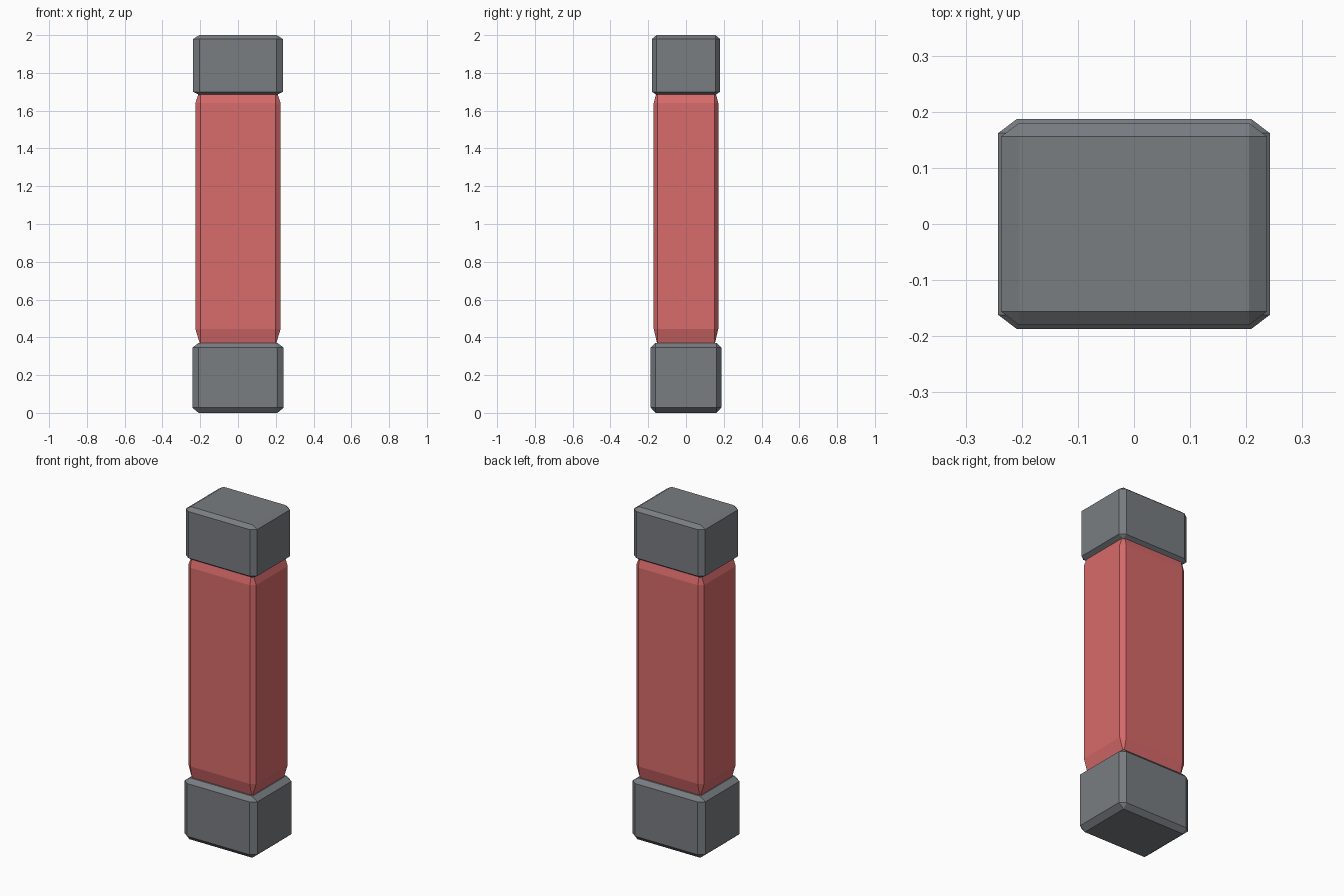
import bpy
import bmesh

default = bpy.data.objects.get("Cube")
if default:
    bpy.data.objects.remove(default, do_unlink=True)


def make_material(name, colour):
    mat = bpy.data.materials.new(name)
    mat.use_nodes = True
    mat.diffuse_color = colour
    mat.node_tree.nodes["Principled BSDF"].inputs["Base Color"].default_value = colour
    return mat


def octagon(bm, hx, hy, ix, iy, z):
    """Rectangle ring with cut corners, counter-clockwise."""
    points = [(hx, -iy), (hx, iy), (ix, hy), (-ix, hy),
              (-hx, iy), (-hx, -iy), (-ix, -hy), (ix, -hy)]
    return [bm.verts.new((x, y, z)) for x, y in points]


def bevelled_block(name, mat, half, inner, z_levels):
    """Box with flat bevels: half = outer half sizes, inner = flat face half sizes,
    z_levels = bottom, start and end of the upright sides, top."""
    (hx, hy), (ix, iy) = half, inner
    z0, z1, z2, z3 = z_levels
    bm = bmesh.new()
    rings = [octagon(bm, ix, iy, ix, iy, z0),
             octagon(bm, hx, hy, ix, iy, z1),
             octagon(bm, hx, hy, ix, iy, z2),
             octagon(bm, ix, iy, ix, iy, z3)]
    for low, high in zip(rings, rings[1:]):
        for i in range(8):
            j = (i + 1) % 8
            bm.faces.new((low[i], low[j], high[j], high[i]))
    bm.faces.new(rings[0][::-1])
    bm.faces.new(rings[-1])
    # Close the corner triangles
    bmesh.ops.remove_doubles(bm, verts=bm.verts[:], dist=0.0001)
    bmesh.ops.recalc_face_normals(bm, faces=bm.faces[:])
    mesh = bpy.data.meshes.new(name)
    bm.to_mesh(mesh)
    bm.free()
    mesh.materials.append(mat)
    obj = bpy.data.objects.new(name, mesh)
    bpy.context.collection.objects.link(obj)
    return obj


grey = make_material("slate grey", (0.19, 0.205, 0.22, 1))
red = make_material("soft red", (0.69, 0.145, 0.145, 1))

# Dark end caps and the red body between them
bevelled_block("bottom_cap", grey, (0.242, 0.187), (0.209, 0.162), (0, 0.028, 0.345, 0.37))
bevelled_block("body", red, (0.226, 0.171), (0.198, 0.15), (0.355, 0.445, 1.64, 1.72))
bevelled_block("top_cap", grey, (0.237, 0.18), (0.205, 0.156), (1.683, 1.7, 1.98, 2.0))
